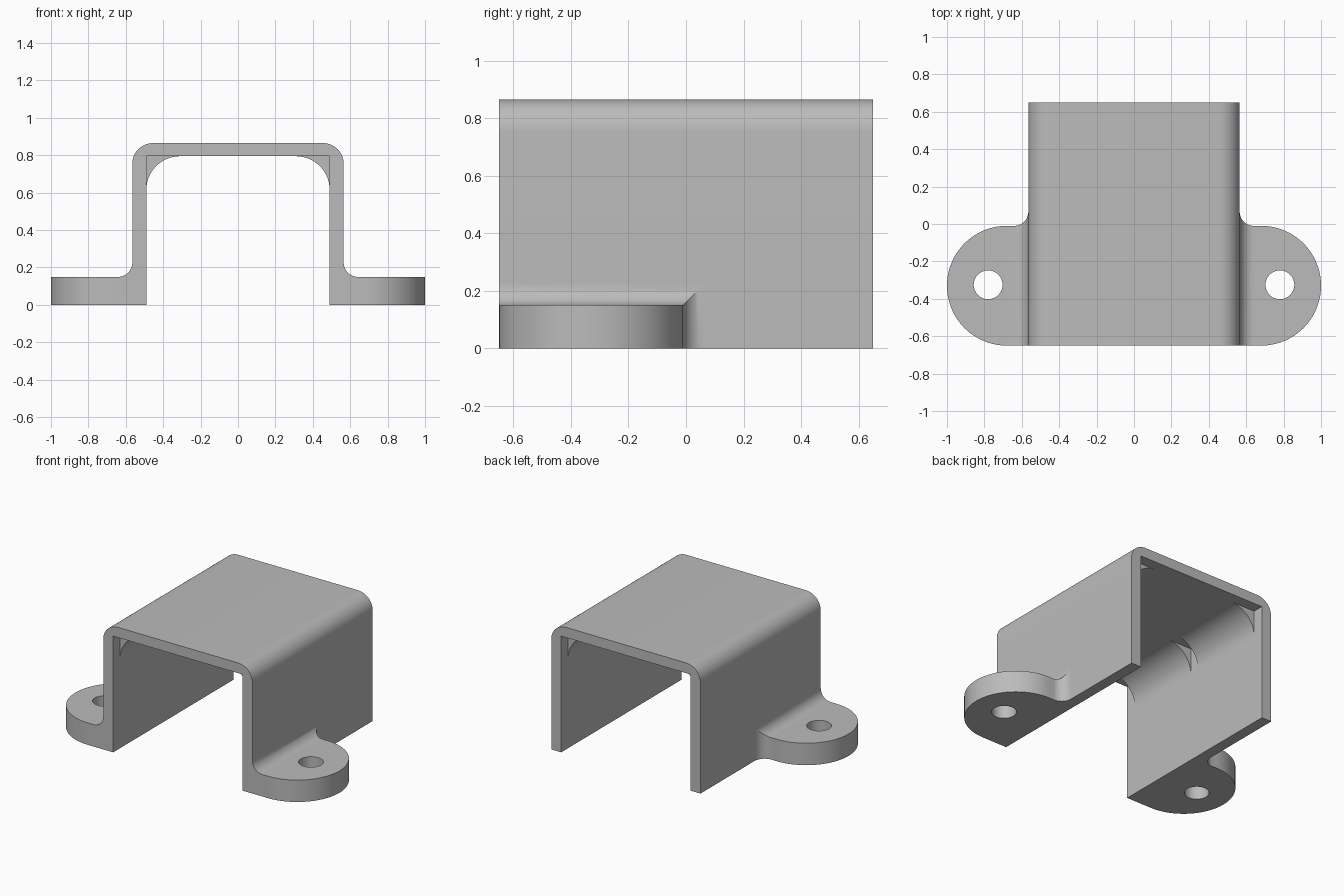
import bpy, bmesh
from math import sin, cos, pi, sqrt

cube = bpy.data.objects.get("Cube")
if cube:
    bpy.data.objects.remove(cube, do_unlink=True)

OUT, INN, TOP, CEIL = 0.565, 0.49, 0.865, 0.795   # cover section
HALF = 0.65                                       # half length
EAR_H, EAR_R, EAR_Y = 0.15, 0.32, -0.33           # mounting ear
FIL = 0.075                                       # ear fillets
EAR_X = 1 - EAR_R

grey = bpy.data.materials.new("plain grey")
grey.use_nodes = True
colour = (0.5, 0.5, 0.5, 1)
grey.diffuse_color = colour
grey.node_tree.nodes["Principled BSDF"].inputs["Base Color"].default_value = colour


def arc(cx, cz, r, a0, a1, n=14):
    """Points on an arc, angles in units of pi."""
    angles = [pi * (a0 + (a1 - a0) * i / n) for i in range(n + 1)]
    return [(cx + r * cos(a), cz + r * sin(a)) for a in angles]


def finish(name, bm):
    bmesh.ops.recalc_face_normals(bm, faces=bm.faces)
    mesh = bpy.data.meshes.new(name)
    bm.to_mesh(mesh)
    bm.free()
    mesh.materials.append(grey)
    ob = bpy.data.objects.new(name, mesh)
    bpy.context.collection.objects.link(ob)
    return ob


def select(ob):
    bpy.ops.object.select_all(action='DESELECT')
    ob.select_set(True)
    bpy.context.view_layer.objects.active = ob


def smooth(ob):
    select(ob)
    bpy.ops.object.shade_smooth_by_angle(angle=pi / 6)


def prism(name, profile, y0, y1):
    """Extrude an x-z profile along y."""
    bm = bmesh.new()
    face = bm.faces.new([bm.verts.new((x, y0, z)) for x, z in profile])
    ext = bmesh.ops.extrude_face_region(bm, geom=[face])["geom"]
    verts = [v for v in ext if isinstance(v, bmesh.types.BMVert)]
    bmesh.ops.translate(bm, verts=verts, vec=(0, y1 - y0, 0))
    smooth(finish(name, bm))


# Channel cover with rounded top edges
r = 0.11
half = [(INN, CEIL), (INN, 0), (OUT, 0)] + arc(OUT - r, TOP - r, r, 0, 0.5)
prism("channel_cover", half + [(-x, z) for x, z in reversed(half)], -HALF, HALF)


def ear(name, s):
    """Loft rectangles along x: wall fillets, straight neck, round end."""
    stations = []
    for x, rise in arc(OUT + FIL, FIL, FIL, 1, 1.5):
        stations.append((x, EAR_Y - EAR_R, EAR_Y + EAR_R + rise, EAR_H + rise))
    for x, w in arc(EAR_X, 0, EAR_R, 0.5, 0, 32):
        stations.append((x, EAR_Y - w, EAR_Y + w, EAR_H))
    bm = bmesh.new()
    rings = [[bm.verts.new((s * x, y, z)) for y, z in
              ((lo, 0), (hi, 0), (hi, h), (lo, h))] for x, lo, hi, h in stations]
    for a, b in zip(rings, rings[1:]):
        for i in range(4):
            j = (i + 1) % 4
            bm.faces.new((a[i], a[j], b[j], b[i]))
    bm.faces.new(rings[0])
    bmesh.ops.remove_doubles(bm, verts=bm.verts, dist=0.0001)
    bmesh.ops.dissolve_limit(bm, angle_limit=0.01, verts=bm.verts, edges=bm.edges)
    ob = finish(name, bm)

    # Screw hole
    bpy.ops.mesh.primitive_cylinder_add(vertices=48, radius=0.077, depth=1,
                                        location=(s * 0.78, EAR_Y + 0.005, 0))
    cutter = bpy.context.object
    cutter.hide_render = True
    select(ob)
    mod = ob.modifiers.new("screw_hole", 'BOOLEAN')
    mod.operation, mod.solver, mod.object = 'DIFFERENCE', 'EXACT', cutter
    bpy.ops.object.modifier_apply(modifier=mod.name)
    bpy.data.objects.remove(cutter, do_unlink=True)
    smooth(ob)


# Mounting ears and the concave fillets inside the top corners
g = 0.18
for side, s in (("left", 1), ("right", -1)):
    ear(side + "_mounting_ear", s)
    web = [(INN, CEIL)] + arc(INN - g, CEIL - g, g, 0, 0.5)
    for end, y0 in (("front", -0.575), ("back", 0.035)):
        prism(f"{side}_{end}_corner_web", [(s * x, z) for x, z in web], y0, y0 + 0.54)
